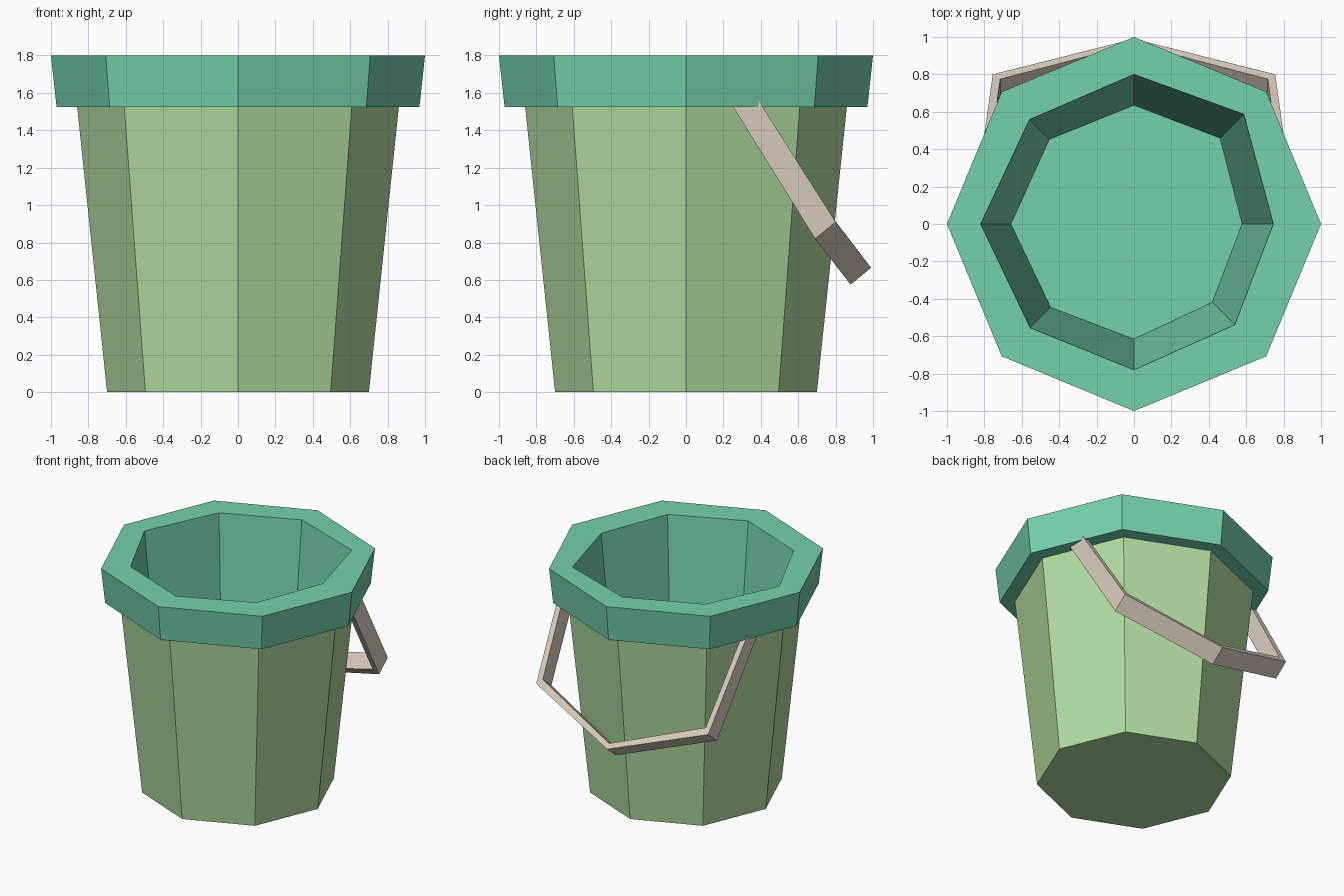
import bpy, bmesh, math
from mathutils import Vector

if "Cube" in bpy.data.objects:
    bpy.data.objects.remove(bpy.data.objects["Cube"])


def material(name, rgb):
    def lin(c):
        c /= 255
        return c / 12.92 if c <= 0.04045 else ((c + 0.055) / 1.055) ** 2.4
    m = bpy.data.materials.new(name)
    m.diffuse_color = (*[lin(c) for c in rgb], 1)
    m.use_nodes = True
    m.node_tree.nodes["Principled BSDF"].inputs["Base Color"].default_value = m.diffuse_color
    return m


green = material("leaf green", (177, 220, 159))
teal = material("teal", (116, 210, 171))
beige = material("beige", (220, 207, 191))


def loft(name, rings, mats, band_mats, caps):
    """Bridge equal-sized rings of points into a closed, flat-shaded solid."""
    bm = bmesh.new()
    rows = [[bm.verts.new(p) for p in ring] for ring in rings]
    n = len(rows[0])
    for a, b, mi in zip(rows, rows[1:], band_mats):
        for i in range(n):
            j = (i + 1) % n
            bm.faces.new((a[i], a[j], b[j], b[i])).material_index = mi
    for row, mi in zip((rows[0], rows[-1]), caps):
        bm.faces.new(row).material_index = mi
    bmesh.ops.recalc_face_normals(bm, faces=bm.faces)
    me = bpy.data.meshes.new(name)
    bm.to_mesh(me)
    bm.free()
    for m in mats:
        me.materials.append(m)
    ob = bpy.data.objects.new(name, me)
    bpy.context.collection.objects.link(ob)
    return ob


def octagon(radii, z):
    return [Vector((r * math.cos(i * math.pi / 4), r * math.sin(i * math.pi / 4), z))
            for i, r in enumerate(radii)]


# Bucket: tapered green body, thick teal rim, teal hollow slightly uneven
hollow_top = [0.745, 0.83, 0.80, 0.79, 0.82, 0.785, 0.78, 0.762]
hollow_floor = [0.578, 0.65, 0.635, 0.64, 0.658, 0.63, 0.615, 0.592]
loft("bucket", [
    octagon([0.70] * 8, 0),
    octagon([0.86] * 8, 1.525),
    octagon([0.97] * 8, 1.525),
    octagon([1.0] * 8, 1.8),
    octagon(hollow_top, 1.8),
    octagon(hollow_floor, 0.15),
], [green, teal], [0, 1, 1, 1, 1], (0, 1))

# Handle: flat strap hanging behind; each section is
# outer-upper, inner-upper, inner-lower, outer-lower
end = [(0.813, 0.388, 1.56), (0.77, 0.388, 1.56), (0.77, 0.23, 1.56), (0.813, 0.23, 1.56)]
corner = [(0.755, 0.80, 0.91), (0.715, 0.775, 0.945), (0.715, 0.667, 0.857), (0.755, 0.69, 0.82)]
middle = [(0, 0.99, 0.665), (0, 0.963, 0.70), (0, 0.853, 0.61), (0, 0.88, 0.575)]


def mirrored(section):
    return [(-x, y, z) for x, y, z in section]


loft("handle", [end, corner, middle, mirrored(corner), mirrored(end)],
     [beige], [0] * 4, (0, 0))
